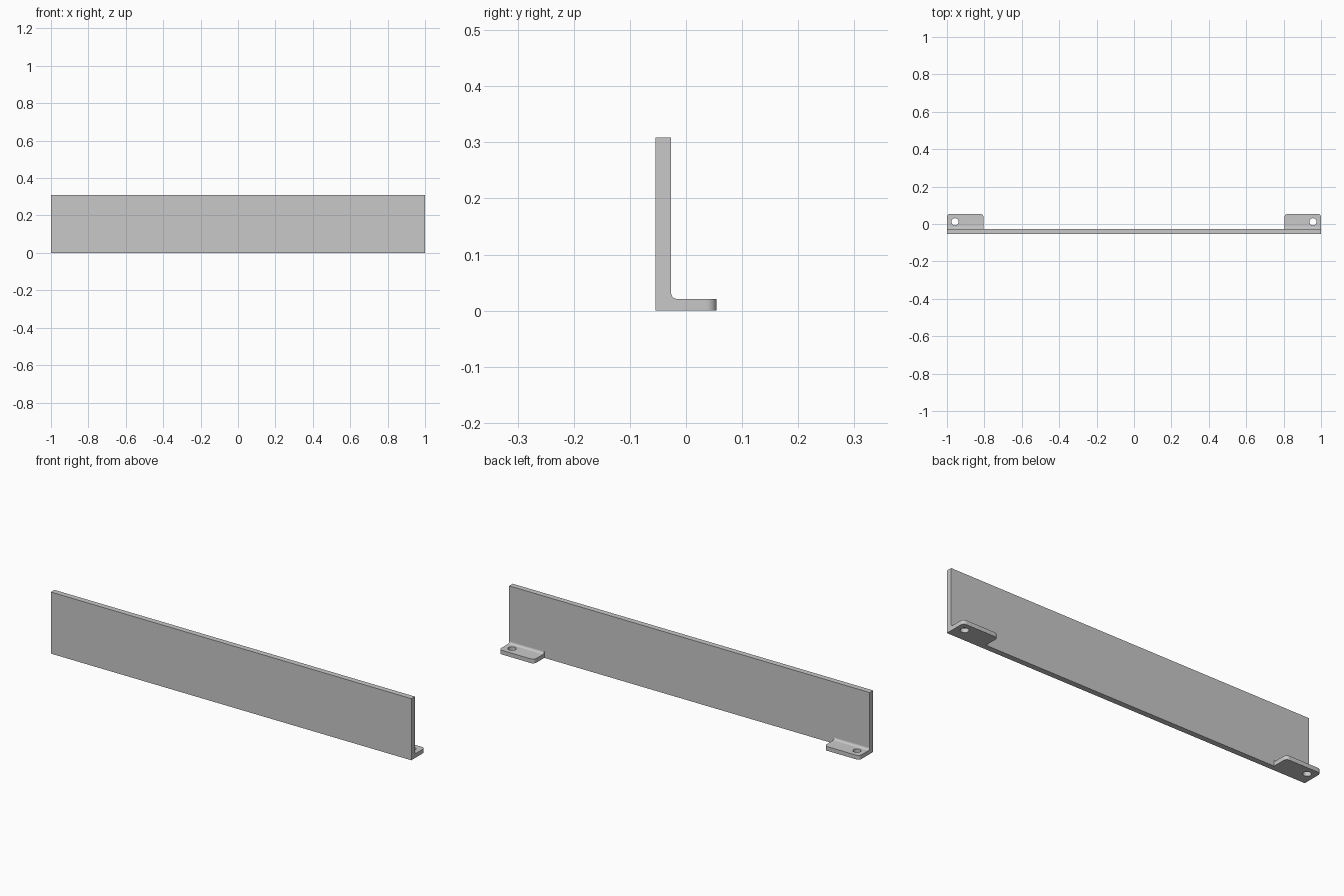
import bpy, bmesh, math
from mathutils import Vector

default = bpy.data.objects.get("Cube")
if default:
    bpy.data.objects.remove(default, do_unlink=True)

# Main dimensions
HALF_LEN, HEIGHT = 1.0, 0.309
FRONT, WALL, BACK = -0.0545, -0.0265, 0.0545
FOOT_INNER, FOOT_T = 0.805, 0.021
FILLET, CORNER = 0.011, 0.018
HOLE_X, HOLE_Y, HOLE_R = 0.957, 0.012, 0.019

metal = bpy.data.materials.new("light grey metal")
metal.use_nodes = True
colour = (0.58, 0.58, 0.58, 1)
metal.diffuse_color = colour
metal.node_tree.nodes["Principled BSDF"].inputs["Base Color"].default_value = colour


def extrude_profile(name, profile, x0, x1, round_y=None):
    """Extrude a (y, z) profile along x; round the upright edges at y = round_y."""
    bm = bmesh.new()
    face = bm.faces.new([bm.verts.new((x0, y, z)) for y, z in profile])
    ext = bmesh.ops.extrude_face_region(bm, geom=[face])
    moved = [g for g in ext["geom"] if isinstance(g, bmesh.types.BMVert)]
    bmesh.ops.translate(bm, verts=moved, vec=Vector((x1 - x0, 0, 0)))
    if round_y is not None:
        upright = [e for e in bm.edges
                   if all(abs(v.co.y - round_y) < 1e-5 for v in e.verts)
                   and abs(e.verts[0].co.x - e.verts[1].co.x) < 1e-5]
        bmesh.ops.bevel(bm, geom=upright, offset=CORNER, segments=8,
                        profile=0.5, affect='EDGES')
    bmesh.ops.recalc_face_normals(bm, faces=bm.faces)
    mesh = bpy.data.meshes.new(name)
    bm.to_mesh(mesh)
    bm.free()
    obj = bpy.data.objects.new(name, mesh)
    bpy.context.collection.objects.link(obj)
    mesh.materials.append(metal)
    return obj


def activate(obj):
    bpy.ops.object.select_all(action='DESELECT')
    obj.select_set(True)
    bpy.context.view_layer.objects.active = obj


# Upright panel
extrude_profile("panel", [(FRONT, 0), (WALL, 0), (WALL, HEIGHT), (FRONT, HEIGHT)],
                -HALF_LEN, HALF_LEN)

# Mounting foot with a concave fillet against the panel
foot_profile = [(WALL, 0), (BACK, 0), (BACK, FOOT_T)]
for i in range(9):
    a = math.radians(270 - 90 * i / 8)
    foot_profile.append((WALL + FILLET + FILLET * math.cos(a),
                         FOOT_T + FILLET + FILLET * math.sin(a)))
feet = extrude_profile("mounting_feet", foot_profile, FOOT_INNER, HALF_LEN, BACK)

# Screw hole
bpy.ops.mesh.primitive_cylinder_add(vertices=40, radius=HOLE_R, depth=0.2,
                                    location=(HOLE_X, HOLE_Y, 0))
drill = bpy.context.object
drill.name = "hole_cutter"
drill.hide_render = True
drill.data.materials.append(metal)
cut = feet.modifiers.new("hole", 'BOOLEAN')
cut.operation = 'DIFFERENCE'
cut.solver = 'EXACT'
cut.object = drill

# Matching foot at the other end
mirror = feet.modifiers.new("mirror", 'MIRROR')
mirror.use_axis[0] = True
mirror.use_mirror_merge = False

activate(feet)
for mod in ("hole", "mirror"):
    bpy.ops.object.modifier_apply(modifier=mod)
bpy.data.objects.remove(drill, do_unlink=True)
activate(feet)
bpy.ops.object.shade_smooth_by_angle(angle=math.radians(30))
